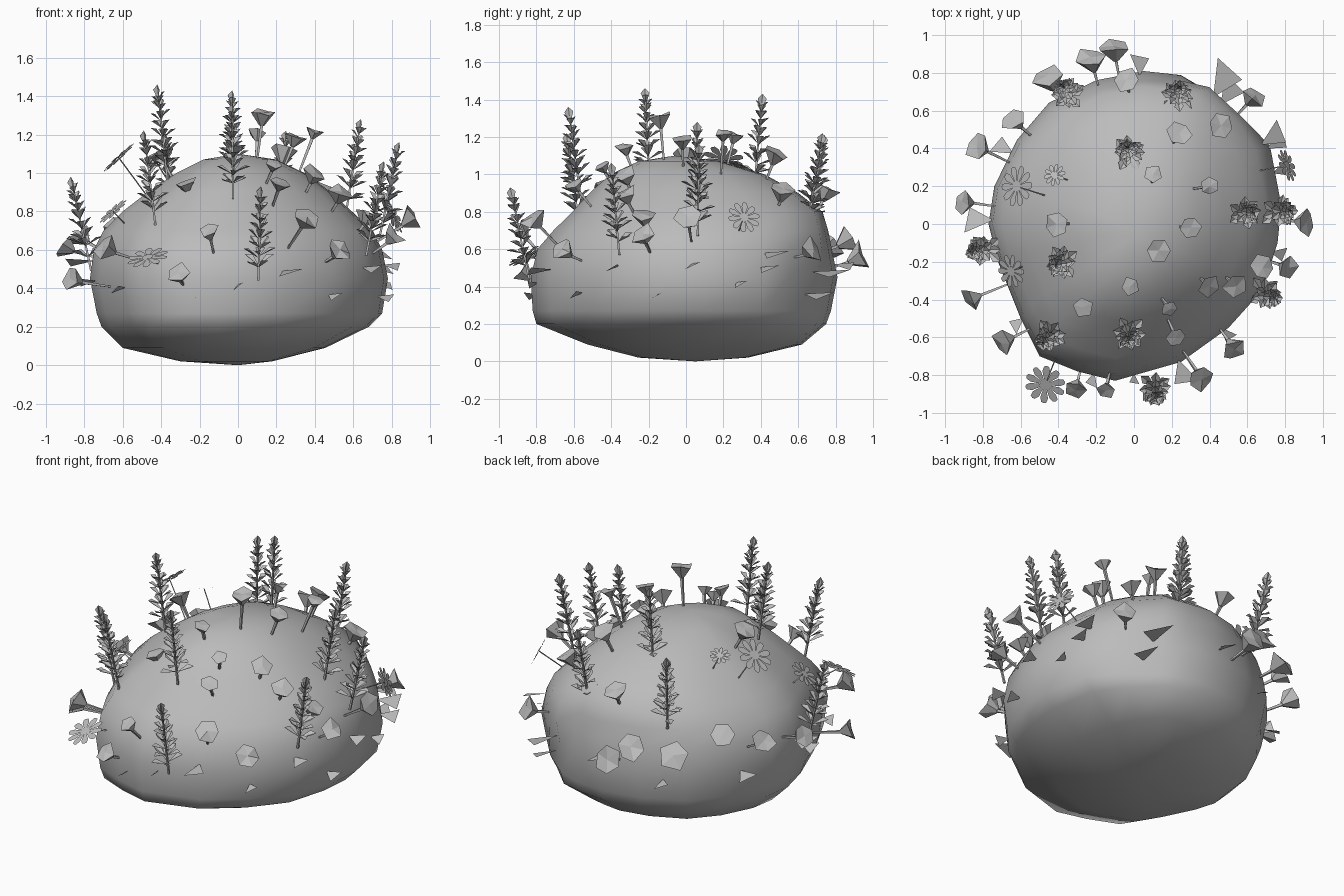
import bpy, bmesh, math, random
from mathutils import Vector
from mathutils.bvhtree import BVHTree

if "Cube" in bpy.data.objects:
    bpy.data.objects.remove(bpy.data.objects["Cube"])

random.seed(4)
grey = bpy.data.materials.new("plain_grey")
grey.diffuse_color = (0.5, 0.5, 0.5, 1)
grey.use_nodes = True
grey.node_tree.nodes["Principled BSDF"].inputs["Base Color"].default_value = grey.diffuse_color


def finish(bm, name):
    me = bpy.data.meshes.new(name)
    bm.to_mesh(me)
    bm.free()
    me.materials.append(grey)
    ob = bpy.data.objects.new(name, me)
    bpy.context.collection.objects.link(ob)
    return ob


def frame(axis):
    a = axis.normalized()
    u = a.orthogonal().normalized()
    return a, u, a.cross(u)


# Boulder: top outline scaled by the silhouette at each height
outline = [(.78, .1), (.72, .42), (.6, .6), (.42, .77), (.25, .8), (.05, .82),
           (-.2, .77), (-.45, .65), (-.62, .45), (-.74, .2), (-.77, 0), (-.72, -.2),
           (-.6, -.5), (-.5, -.7), (-.3, -.78), (-.1, -.83), (.25, -.73),
           (.5, -.55), (.68, -.35), (.76, -.1)]
# z, left, right, front, back
levels = [(.02, .3, .18, .25, .33), (.09, .6, .46, .52, .62), (.2, .71, .69, .79, .75),
          (.27, .735, .76, .81, .775), (.45, .77, .79, .82, .81), (.6, .75, .76, .785, .78),
          (.7, .70, .71, .70, .76), (.8, .60, .60, .60, .73), (.9, .47, .49, .51, .60),
          (1.0, .32, .35, .40, .42), (1.07, .18, .20, .25, .18)]
bm = bmesh.new()
rings = []
for z, l, r, f, b in levels:
    ring = []
    for x, y in outline:
        p = Vector((x * (r / .79 if x > 0 else l / .77),
                    y * (b / .82 if y > 0 else f / .82), z))
        # dent in the back right corner
        d = (p - Vector((.5, .68, .4))).length
        p -= Vector((.6, .8, 0)) * .14 * math.exp(-(d / .14) ** 2)
        ring.append(bm.verts.new(p))
    rings.append(ring)
n = len(outline)
for a, b in zip(rings, rings[1:]):
    for i in range(n):
        j = (i + 1) % n
        bm.faces.new((a[i], a[j], b[j], b[i]))
bottom = bm.verts.new((0, .05, 0))
top = bm.verts.new((0, -.06, 1.1))
for i in range(n):
    j = (i + 1) % n
    bm.faces.new((bottom, rings[0][j], rings[0][i]))
    bm.faces.new((top, rings[-1][i], rings[-1][j]))
bmesh.ops.recalc_face_normals(bm, faces=bm.faces[:])
tree = BVHTree.FromBMesh(bm)
rock = finish(bm, "boulder")
bpy.context.view_layer.objects.active = rock
rock.select_set(True)
bpy.ops.object.shade_smooth_by_angle(angle=math.radians(65))
rock.select_set(False)


def tube(bm, p, q, r0, r1, sides=4):
    _, u, v = frame(q - p)
    ends = []
    for c, r in ((p, r0), (q, r1)):
        ends.append([bm.verts.new(c + (u * math.cos(t) + v * math.sin(t)) * r)
                     for t in (k * math.tau / sides for k in range(sides))])
    for k in range(sides):
        m = (k + 1) % sides
        bm.faces.new((ends[0][k], ends[0][m], ends[1][m], ends[1][k]))


def petal(bm, base, direction, side, length, width):
    # folded blunt petal
    d = direction.normalized()
    fold = d.cross(side).normalized() * width * .25
    tip = bm.verts.new(base + d * length)
    root = bm.verts.new(base)
    mid = base + d * length * .72 + fold
    a, b = (bm.verts.new(mid + side * s * width / 2) for s in (1, -1))
    bm.faces.new((root, a, tip))
    bm.faces.new((root, tip, b))


# Tall flower spikes, listed by tip
spikes = [(-.42, -.22, 1.46), (-.03, .41, 1.43), (-.03, -.63, 1.36), (-.49, -.64, 1.22),
          (.64, .06, 1.28), (.84, .07, 1.16), (-.87, -.15, .98), (.12, -.94, .93),
          (.76, -.40, 1.06), (.25, .73, 1.22), (-.38, .74, 1.21)]
for s in spikes:
    bm = bmesh.new()
    tip = Vector(s)
    axis, u, v = frame(Vector((tip.x * .25, tip.y * .22, 1)))
    tube(bm, tip - axis * .50, tip - axis * .05, .008, .005)
    rows = 8
    for k in range(rows):
        t = k / (rows - 1)
        c = tip - axis * (.42 - .33 * t)
        for m in range(4):
            ang = m * math.tau / 4 + k * .8 + random.uniform(-.3, .3)
            out = u * math.cos(ang) + v * math.sin(ang)
            petal(bm, c + axis * random.uniform(-.012, .012),
                  out + axis * (random.uniform(.2, .7) + .7 * t),
                  axis.cross(out), .105 - .05 * t, .052 - .014 * t)
    for side in (u, v):
        petal(bm, tip - axis * .09, axis, side, .09, .045)
    finish(bm, "flower_spike")

# Cup flowers: x, y, z (0 = just above the boulder), radius
cups = [(-.83, .41, .68, .07), (-.91, .12, .62, .065), (-.64, .55, .72, .07),
        (-.46, .78, .63, .085), (-.23, .88, .66, .085), (-.11, .94, .57, .085),
        (-.04, .76, .92, .07), (.24, .48, 0, .065), (.46, .52, .92, .07),
        (.64, .68, .60, .07), (.1, .26, 0, .05), (.4, .2, 1.22, .045), (.3, -.02, 0, .055),
        (.13, -.14, 1.31, .065), (-.41, 0, 0, .065), (-.02, -.33, 1.15, .05),
        (-.27, -.44, .95, .055), (.19, -.45, 0, .045), (.4, -.33, 0, .065),
        (.54, -.33, 0, .065), (.68, -.23, 0, .065), (.82, -.23, .68, .065),
        (.91, .01, .77, .07), (-.87, -.4, .45, .065), (-.7, -.63, .62, .075),
        (-.31, -.88, .48, .065), (-.15, -.88, .70, .055), (.22, -.6, .95, .05),
        (.53, -.66, .60, .065), (.36, -.82, .77, .07)]
for x, y, z, r in cups:
    bm = bmesh.new()
    if z == 0:
        z = tree.ray_cast(Vector((x, y, 3)), Vector((0, 0, -1)))[0].z + .17
    head = Vector((x, y, z))
    near, normal, _, dist = tree.find_nearest(head)
    base = near - Vector((0, 0, .04)) - normal * .02
    axis, u, v = frame(head - base + Vector((0, 0, .03)))
    low = head - axis * r * 1.0
    tube(bm, base, low, .006, .011)
    sides = random.choice((5, 6))
    start = random.random() * 6
    foot, rim = [], []
    for k in range(sides):
        t = start + k * math.tau / sides
        d = u * math.cos(t) + v * math.sin(t)
        foot.append(bm.verts.new(low + d * r * .2))
        rim.append(bm.verts.new(head + d * r * random.uniform(.9, 1.15)
                                + axis * random.uniform(-.3, .3) * r))
    centre = bm.verts.new(head + axis * r * .05)
    for k in range(sides):
        m = (k + 1) % sides
        bm.faces.new((foot[k], foot[m], rim[m], rim[k]))
        bm.faces.new((rim[k], rim[m], centre))
    finish(bm, "cup_flower")

# Flat daisies: centre, facing, radius
daisies = [((-.62, .2, 1.08), (-.7, .1, .75), .11), ((.81, .31, .77), (.8, .3, .4), .09),
           ((-.47, -.85, .56), (-.2, -.4, .85), .11), ((-.65, -.25, .80), (-.6, -.2, .7), .09),
           ((-.42, .26, 1.05), (-.2, .2, .6), .06)]
for c, nrm, r in daisies:
    bm = bmesh.new()
    c = Vector(c)
    axis, u, v = frame(Vector(nrm))
    for k in range(10):
        t = k * math.tau / 10
        d = u * math.cos(t) + v * math.sin(t)
        s = axis.cross(d)
        pts = [c + d * r * a + s * r * b for a, b in
               ((.2, -.06), (.7, -.19), (.95, -.13), (1, 0), (.95, .13), (.7, .19), (.2, .06))]
        bm.faces.new([bm.verts.new(p) for p in pts])
    bmesh.ops.create_circle(bm, cap_ends=True, segments=8, radius=r * .28,
                            matrix=axis.to_track_quat('Z', 'Y').to_matrix().to_4x4())
    bmesh.ops.translate(bm, verts=bm.verts[-8:], vec=c + axis * .004)
    tube(bm, tree.find_nearest(c)[0], c, .004, .004, 3)
    finish(bm, "daisy")

# Pointed leaves poking out low on the sides: direction, height, size
leaves = [(-172, .43, .10), (178, .55, .16), (-30, .52, .10), (2, .53, .10), (30, .50, .12),
          (20, .42, .08), (-72, .50, .15), (-105, .36, .08), (-90, .42, .06), (-140, .40, .09),
          (32, .58, .15), (58, .48, .20), (54, .36, .16), (88, .52, .12), (115, .40, .10),
          (150, .42, .12), (-12, .35, .09), (-50, .36, .08)]
for deg, z, size in leaves:
    bm = bmesh.new()
    a = math.radians(deg)
    out = Vector((math.cos(a), math.sin(a), 0))
    side = Vector((-out.y, out.x, 0))
    root = tree.find_nearest(out * .8 + Vector((0, 0, z)))[0] - out * .01
    tri = [root, root + out * size * .95 + side * size * .45 + Vector((0, 0, .01)),
           root + out * size * .8 - side * size * .4 - Vector((0, 0, .03))]
    bm.faces.new([bm.verts.new(p) for p in tri])
    finish(bm, "pointed_leaf")
